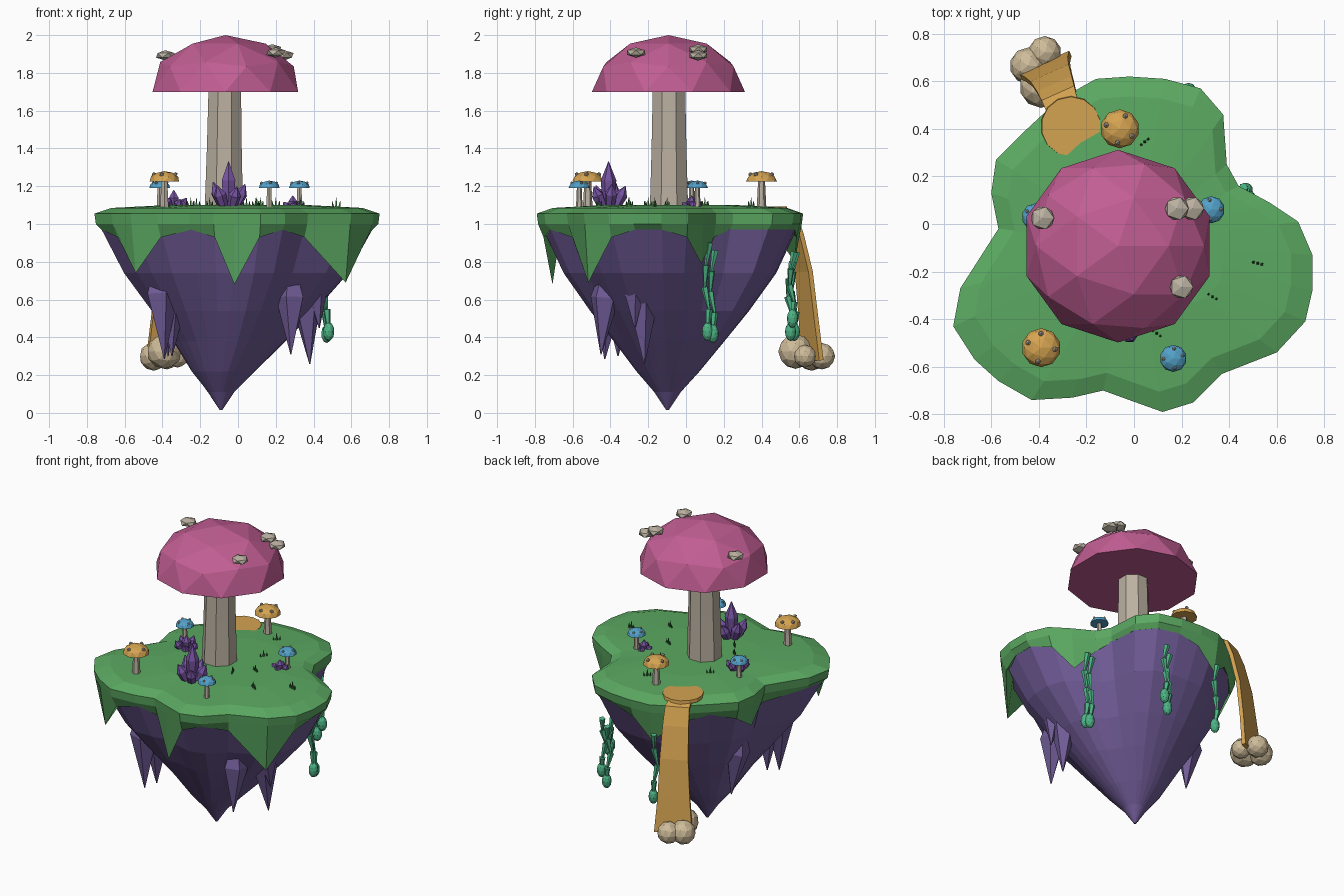
import bpy, bmesh, math, random
from mathutils import Vector, Matrix

random.seed(4)
if "Cube" in bpy.data.objects:
    bpy.data.objects.remove(bpy.data.objects["Cube"])


def material(name, r, g, b):
    m = bpy.data.materials.new(name)
    m.use_nodes = True
    col = [(c / 255) ** 2.2 for c in (r, g, b)] + [1]
    m.diffuse_color = col
    m.node_tree.nodes["Principled BSDF"].inputs["Base Color"].default_value = col
    return m


GRASS = material("grass green", 92, 168, 98)
ROCK = material("rock purple", 112, 92, 150)
CRYSTAL = material("crystal purple", 118, 84, 160)
PINK = material("cap pink", 192, 94, 146)
STEM = material("stem beige", 186, 176, 160)
GOLD = material("gold", 212, 162, 82)
BLUE = material("cap blue", 84, 160, 200)
FOAM = material("foam tan", 205, 186, 152)
VINE = material("vine teal", 78, 178, 132)
BLADE = material("dark green", 52, 108, 58)


def finish(bm, name, mat):
    bmesh.ops.recalc_face_normals(bm, faces=bm.faces)
    me = bpy.data.meshes.new(name)
    bm.to_mesh(me)
    bm.free()
    me.materials.append(mat)
    ob = bpy.data.objects.new(name, me)
    bpy.context.collection.objects.link(ob)
    return ob


def skin(bm, rings):
    """Bridge rings of points and cap both ends."""
    vs = [[bm.verts.new(p) for p in ring] for ring in rings]
    n = len(vs[0])
    for a, b in zip(vs, vs[1:]):
        for i in range(n):
            j = (i + 1) % n
            bm.faces.new((a[i], a[j], b[j], b[i]))
    for ring in (vs[0], vs[-1]):
        mid = bm.verts.new(sum((v.co for v in ring), Vector()) / n)
        for i in range(n):
            bm.faces.new((ring[i], ring[(i + 1) % n], mid))


def spindle(bm, base, tip, profile, sides=6):
    """Turned form from base to tip; profile holds (fraction, radius)."""
    base, tip = Vector(base), Vector(tip)
    rot = (tip - base).to_track_quat('Z', 'Y')
    rings = []
    for t, r in profile:
        c = base.lerp(tip, t)
        rings.append([c + rot @ Vector((r * math.cos(a), r * math.sin(a), 0))
                      for a in (math.tau * (k + .5) / sides for k in range(sides))])
    skin(bm, rings)


def ball(bm, pos, size, sub=1):
    bmesh.ops.create_icosphere(bm, subdivisions=sub, radius=1,
                               matrix=Matrix.Translation(pos) @ Matrix.Diagonal((*size, 1)))


def dome(bm, pos, r, h, sub=2):
    """Half icosphere with a flat underside."""
    new = bmesh.ops.create_icosphere(bm, subdivisions=sub, radius=1)["verts"]
    for v in new:
        v.co = Vector((v.co.x * r, v.co.y * r, max(v.co.z, 0) * h)) + Vector(pos)


# Island outline, counter-clockwise, with hanging grass tips by index
outline = [(.75, -.13), (.69, .01), (.57, .09), (.44, .16), (.39, .25), (.375, .46), (.28, .57),
           (.13, .61), (-.02, .62), (-.16, .61), (-.32, .52), (-.46, .39), (-.58, .27), (-.6, .13),
           (-.57, -.02), (-.73, -.27), (-.76, -.43), (-.67, -.57), (-.57, -.66), (-.43, -.74),
           (-.26, -.73), (-.13, -.7), (-.02, -.74), (.12, -.79), (.25, -.75), (.37, -.63),
           (.6, -.54), (.72, -.41), (.75, -.28)]
drips = {2: .79, 9: .8, 13: .84, 18: .74, 22: .68, 26: .69}
COUNT = len(outline)


def island_ring(scale, z, roundness=0, centre=(0, -.08)):
    pts = []
    for i, (x, y) in enumerate(outline):
        d = Vector((x, y + .08))
        d = d.lerp(d.normalized() * .7, roundness) * scale
        pts.append(Vector((centre[0] + d.x, centre[1] + d.y, z)))
    return pts


# Grass top with a dripping skirt
skirt = island_ring(.95, .95)
for i, p in enumerate(skirt):
    near = i in drips or (i + 1) % COUNT in drips or (i - 1) % COUNT in drips
    p.z = drips.get(i, .93 if near else .97)
bm = bmesh.new()
skin(bm, [island_ring(.5, 1.1), island_ring(.88, 1.085), island_ring(1, 1.055),
          island_ring(.99, 1.0), skirt, island_ring(.88, .98)])
finish(bm, "grass_top", GRASS)

# Tapered rock underside
bm = bmesh.new()
skin(bm, [island_ring(s, z, k, (cx, -.08 + cx * .2)) for s, z, k, cx in (
    (.97, 1.0, 0, 0), (.8, .74, .15, -.01), (.6, .54, .4, -.03), (.42, .38, .6, -.05),
    (.24, .22, .8, -.08), (.1, .11, 1, -.09), (.01, .015, 1, -.09))])
finish(bm, "rock_underside", ROCK)

# Hanging rock spikes
bm = bmesh.new()
for base, tip, r in (((-.41, -.4, .78), (-.39, -.43, .285), .09), ((-.35, -.36, .66), (-.35, -.36, .3), .07),
                     ((-.42, .03, .72), (-.37, .05, .3), .08), ((.28, -.42, .74), (.28, -.45, .31), .08),
                     ((.35, -.24, .76), (.38, -.22, .26), .09), ((.41, -.28, .74), (.43, -.27, .45), .06)):
    spindle(bm, base, tip, ((0, r * .5), (.3, r), (1, .003)), 5)
finish(bm, "rock_spikes", ROCK)

# Giant mushroom
bm = bmesh.new()
spindle(bm, (-.075, -.09, 1.07), (-.07, -.09, 1.72), ((0, .11), (.5, .1), (1, .093)), 8)
finish(bm, "giant_stem", STEM)
bm = bmesh.new()
dome(bm, (-.067, -.093, 1.7), .405, .3)
finish(bm, "giant_cap", PINK)
bm = bmesh.new()
for pos in ((-.385, .025, 1.893), (.18, .065, 1.925), (.245, .065, 1.893), (.2, -.265, 1.908)):
    ball(bm, pos, (.055, .055, .027))
finish(bm, "giant_cap_spots", STEM)

# Small mushrooms
small = {"gold": (GOLD, .082, 1.225, .055, ((-.39, -.52), (-.06, .4))),
         "blue": (BLUE, .057, 1.19, .04, ((.165, -.565), (.325, .06), (-.415, .03)))}
stems, spots = bmesh.new(), bmesh.new()
for label, (mat, r, z, h, places) in small.items():
    bm = bmesh.new()
    for x, y in places:
        dome(bm, (x, y, z), r, h)
        spindle(stems, (x, y, 1.07), (x, y, z + .01), ((0, r * .32), (1, r * .22)), 6)
        for k in range(4):
            a = k * 1.7 + x * 9
            ball(spots, (x + r * .72 * math.cos(a), y + r * .72 * math.sin(a), z + h * .68), [r * .15] * 3)
    finish(bm, label + "_caps", mat)
finish(stems, "small_stems", STEM)
finish(spots, "small_cap_spots", STEM)

# Crystal clusters
bm = bmesh.new()
for x, y, height, spread, count in ((-.05, -.41, .25, .09, 5), (-.34, -.06, .1, .07, 5), (.29, .03, .07, .05, 4)):
    r = .02 + height * .07
    spindle(bm, (x, y, 1.07), (x, y, 1.08 + height), ((0, r * .8), (.62, r * 1.1), (1, .002)))
    for k in range(count):
        a = math.tau * k / count + .2
        d = Vector((math.cos(a), math.sin(a), 0)) * spread
        h = height * random.uniform(.45, .75)
        spindle(bm, Vector((x, y, 1.07)) + d * .3, Vector((x, y, 1.08 + h)) + d,
                ((0, r * .6), (.65, r * .9), (1, .002)))
finish(bm, "crystals", CRYSTAL)

# Grass tufts of three blades
bm = bmesh.new()
for x, y in ((.045, .345), (.52, -.165), (.33, -.305), (.095, -.46), (-.22, -.2), (-.25, .1),
             (.12, .1), (.1, -.2), (-.15, -.3), (.2, -.1)):
    turn = random.uniform(0, math.pi)
    for k in (-1, 0, 1):
        d = Vector((math.cos(turn), math.sin(turn), 0)) * k
        p = Vector((x, y, 1.075)) + d * .016
        spindle(bm, p, p + d * .006 + Vector((0, 0, .065 - .018 * abs(k))), ((0, .011), (1, .001)), 4)
finish(bm, "grass_tufts", BLADE)

# Hanging vines with bulbs
bm = bmesh.new()
for x, y, top, end in ((.47, .11, .9, .43), (.46, .14, .86, .42), (.22, .56, .85, .5), (.19, .55, .8, .43),
                       (-.17, .57, .85, .43)):
    knots = [Vector((x + .012 * math.sin(k * 2.1), y + .014 * math.cos(k * 1.9), top + (end - top) * k / 4))
             for k in range(5)]
    for a, b in zip(knots, knots[1:]):
        spindle(bm, a, b, ((0, .02), (1, .008)), 5)
    ball(bm, knots[-1], (.03, .03, .05), 2)
finish(bm, "vines", VINE)

# Pool and falls
bm = bmesh.new()
spindle(bm, (-.265, .41, 1.07), (-.265, .41, 1.092), ((0, .128), (1, .125)), 14)
finish(bm, "pool", GOLD)
bm = bmesh.new()
side = Vector((.91, .41, 0))
rows = []
for x, y, z, w in ((-.3, .49, 1.082, .07), (-.32, .55, 1.062, .075), (-.335, .59, .95, .08),
                   (-.355, .635, .75, .088), (-.37, .66, .5, .1), (-.38, .68, .28, .118)):
    c = Vector((x, y, z))
    rows.append([bm.verts.new(c + side * w * k) for k in (-1, 1)])
for a, b in zip(rows, rows[1:]):
    bm.faces.new((a[0], a[1], b[1], b[0]))
falls = finish(bm, "falls", GOLD)
falls.modifiers.new("thickness", 'SOLIDIFY').thickness = .025

# Foam at the foot of the falls
bm = bmesh.new()
for pos, r in (((-.39, .58, .325), .092), ((-.445, .665, .3), .077), ((-.375, .72, .3), .07), ((-.32, .63, .3), .06)):
    ball(bm, pos, (r, r, r), 2)
finish(bm, "foam", FOAM)
